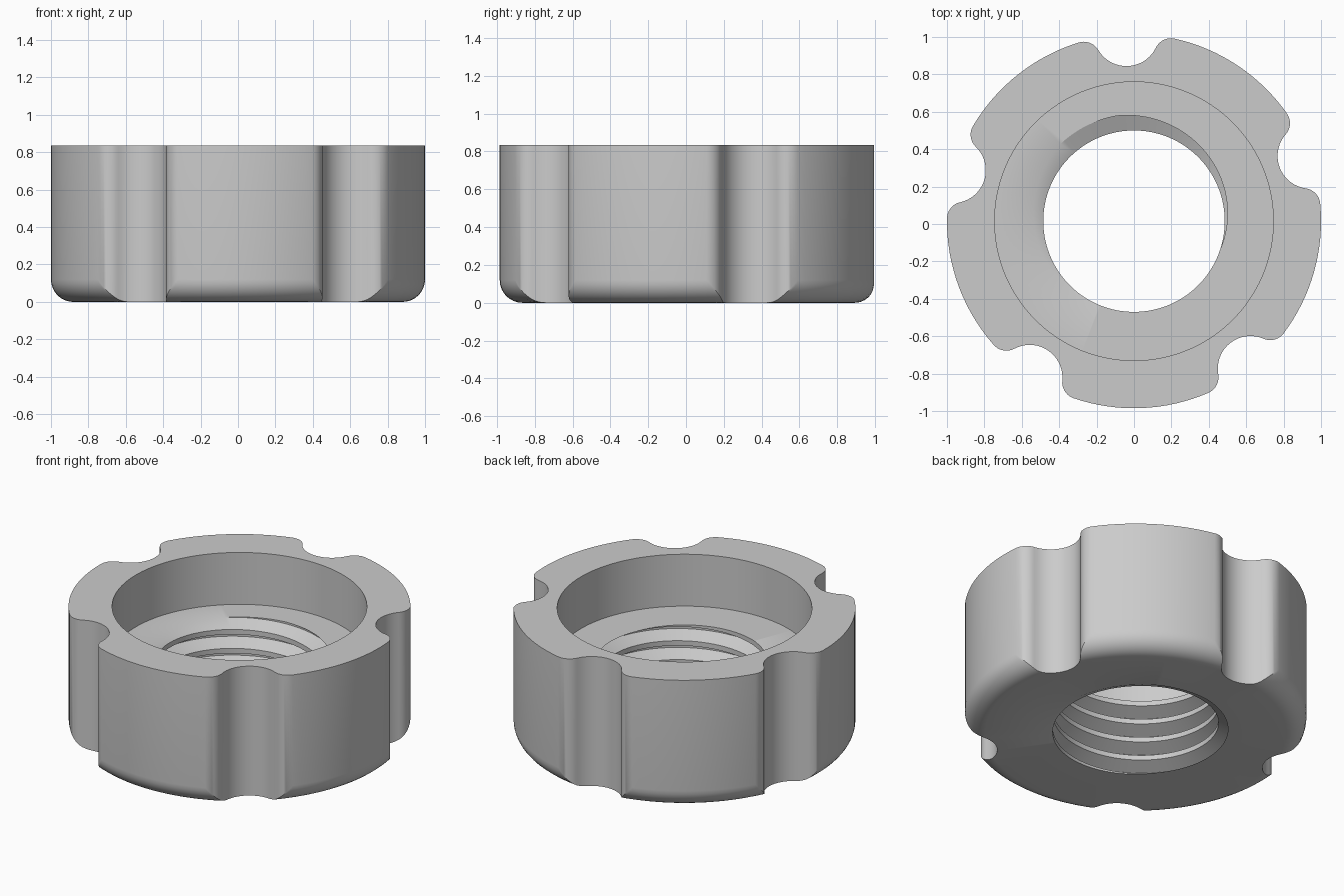
import bpy, bmesh
from math import sin, cos, asin, acos, atan2, hypot, pi, radians

cube = bpy.data.objects.get("Cube")
if cube:
    bpy.data.objects.remove(cube)

HEIGHT, FLOOR = 0.835, 0.5                 # overall height, recess floor
OUTER, RECESS, BORE, ROOT = 1.0, 0.745, 0.485, 0.57
EDGE = 0.12                                # rounding of the lower rim
NOTCH, NOTCH_DIST, TIP = 0.175, 1.005, 0.09
LOBES, TURN = 5, radians(92.3)
PITCH, HALF, FLAT = 0.122, 0.045, 0.006    # thread groove
START = radians(115)
CENTRE_Y = 0.015


def half_lobe():
    """Polar outline (angle, radius) from a notch centre to the middle of a grip."""
    d = OUTER - TIP
    phi = acos((d**2 + NOTCH_DIST**2 - (NOTCH + TIP)**2) / (2 * d * NOTCH_DIST))
    tx, ty = d * cos(phi), d * sin(phi)
    wall = atan2(ty, tx - NOTCH_DIST)
    pts = []
    for i in range(10):                    # concave notch
        a = pi + (wall - pi) * i / 9
        pts.append((NOTCH_DIST + NOTCH * cos(a), NOTCH * sin(a)))
    for i in range(1, 10):                 # rounded tip
        a = wall - pi + (phi - wall + pi) * i / 9
        pts.append((tx + TIP * cos(a), ty + TIP * sin(a)))
    for i in range(1, 9):                  # outer arc
        a = phi + (pi / LOBES - phi) * i / 8
        pts.append((OUTER * cos(a), OUTER * sin(a)))
    return [(atan2(y, x), hypot(x, y)) for x, y in pts]


def groove_radius(z, mid):
    u = abs((z - mid + PITCH / 2) % PITCH - PITCH / 2)
    t = min(max((HALF - u) / (HALF - FLAT), 0), 1)
    return BORE + (ROOT - BORE) * t


def section(angle, rho):
    """Closed (radius, height) section of the nut at one angle."""
    mid = FLOOR + PITCH * (angle - START) / (2 * pi)
    heights = [0]
    for k in range(-7, 4):
        for off in (-HALF, -FLAT, FLAT, HALF):
            heights.append(min(max(mid + k * PITCH + off, 0), FLOOR))
    heights.append(FLOOR)
    pts = [(groove_radius(z, mid), z) for z in heights]
    pts += [(RECESS, FLOOR), (RECESS, HEIGHT), (rho, HEIGHT)]
    inner = OUTER - EDGE
    full = asin(min(max((rho - inner) / EDGE, 0), 1))
    for i in range(9):
        a = full * (1 - i / 8)
        pts.append((min(rho, inner + EDGE * sin(a)), EDGE - EDGE * cos(a)))
    return pts


# Angles around the nut, repeated and mirrored per notch
half = half_lobe()
lobe = [(-a, r) for a, r in reversed(half[1:])] + half[:-1]
outline = [(a + TURN + 2 * pi * k / LOBES, r) for k in range(LOBES) for a, r in lobe]
outline.append((outline[0][0] + 2 * pi, outline[0][1]))

# Skin the sections into one closed body
bm = bmesh.new()
columns = [[bm.verts.new((r * cos(a), r * sin(a) + CENTRE_Y, z)) for r, z in section(a, rho)]
           for a, rho in outline]
for c, d in zip(columns, columns[1:]):
    for i in range(len(c)):
        j = (i + 1) % len(c)
        bm.faces.new((c[i], c[j], d[j], d[i]))
bmesh.ops.remove_doubles(bm, verts=bm.verts, dist=1e-5)
bmesh.ops.recalc_face_normals(bm, faces=bm.faces)
mesh = bpy.data.meshes.new("grip_nut")
bm.to_mesh(mesh)
bm.free()

nut = bpy.data.objects.new("grip_nut", mesh)
bpy.context.collection.objects.link(nut)

grey = bpy.data.materials.new("plain_grey")
grey.use_nodes = True
colour = (0.6, 0.6, 0.6, 1)
grey.diffuse_color = colour
grey.node_tree.nodes["Principled BSDF"].inputs["Base Color"].default_value = colour
mesh.materials.append(grey)

bpy.ops.object.select_all(action="DESELECT")
nut.select_set(True)
bpy.context.view_layer.objects.active = nut
bpy.ops.object.shade_smooth_by_angle(angle=radians(30))
